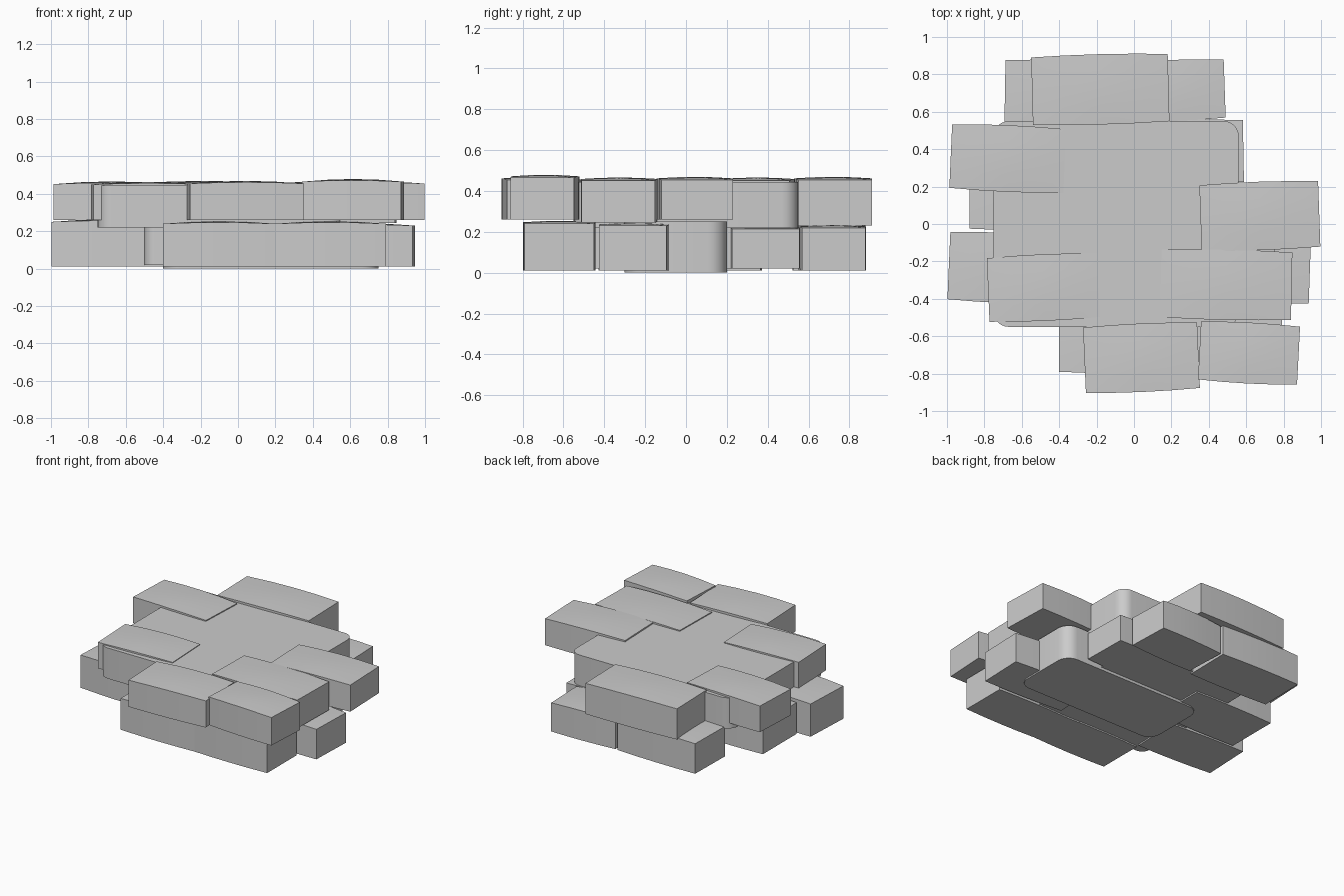
import bpy, bmesh
from math import radians
from mathutils import Matrix

cube = bpy.data.objects.get("Cube")
if cube:
    bpy.data.objects.remove(cube, do_unlink=True)

stone = bpy.data.materials.new("grey_stone")
stone.use_nodes = True
stone.diffuse_color = (0.6, 0.6, 0.6, 1)
stone.node_tree.nodes["Principled BSDF"].inputs["Base Color"].default_value = stone.diffuse_color


def finish(bm, name):
    mesh = bpy.data.meshes.new(name)
    bm.to_mesh(mesh)
    bm.free()
    mesh.materials.append(stone)
    obj = bpy.data.objects.new(name, mesh)
    bpy.context.collection.objects.link(obj)
    bpy.ops.object.select_all(action="DESELECT")
    obj.select_set(True)
    bpy.context.view_layer.objects.active = obj
    bpy.ops.object.shade_smooth_by_angle(angle=radians(30))
    return obj


def brick(name, x, y, width, depth, turn, bottom, top):
    """A hewn block whose top and outer sides swell slightly."""
    bm = bmesh.new()
    bmesh.ops.create_cube(bm, size=2)
    bmesh.ops.subdivide_edges(bm, edges=bm.edges[:], cuts=3, use_grid_fill=True)
    for v in bm.verts:
        u, w, h = v.co
        swell = (1 - u * u) * (1 - 0.5 * w * w)
        v.co.x = u * width / 2
        v.co.y = w * depth / 2 + 0.008 * w * (1 - u * u)
        v.co.z = bottom + (h + 1) / 2 * (top - bottom) + max(h, 0) * 0.014 * swell
    bm.transform(Matrix.Translation((x, y, 0)) @ Matrix.Rotation(radians(turn), 4, "Z"))
    return finish(bm, name)


def core(name, x0, x1, y0, y1, bottom, top, radius):
    """Inner mass with rounded upright corners."""
    bm = bmesh.new()
    bmesh.ops.create_cube(bm, size=1)
    for v in bm.verts:
        v.co.x = x1 if v.co.x > 0 else x0
        v.co.y = y1 if v.co.y > 0 else y0
        v.co.z = top if v.co.z > 0 else bottom
    upright = [e for e in bm.edges if abs(e.verts[0].co.z - e.verts[1].co.z) > 0.1]
    bmesh.ops.bevel(bm, geom=upright, offset=radius, segments=6, profile=0.5, affect="EDGES")
    return finish(bm, name)


# Upper course: centre, size, turn, height range
brick("upper_back_brick", -0.18, 0.72, 0.73, 0.36, 1.5, 0.23, 0.455)
brick("upper_left_back_brick", -0.675, 0.35, 0.61, 0.34, -2.5, 0.26, 0.452)
brick("upper_right_brick", 0.673, 0.043, 0.635, 0.35, 2, 0.26, 0.455)
brick("upper_left_front_brick", -0.485, -0.34, 0.59, 0.34, 2.5, 0.26, 0.45)
brick("upper_right_front_brick", 0.493, -0.325, 0.7, 0.36, -1.2, 0.245, 0.452)
brick("upper_front_brick", 0.04, -0.715, 0.61, 0.35, 2.5, 0.26, 0.455)
brick("upper_front_corner_brick", 0.615, -0.69, 0.53, 0.31, -3, 0.26, 0.465)

# Lower course
brick("lower_back_right_brick", 0.23, 0.715, 0.51, 0.31, 2, 0.01, 0.22)
brick("lower_back_left_brick", -0.37, 0.7, 0.64, 0.34, -1, 0.01, 0.23)
brick("lower_right_back_brick", 0.3, 0.385, 0.57, 0.33, 1, 0.02, 0.215)
brick("lower_right_front_brick", 0.62, -0.25, 0.64, 0.33, -2, 0.01, 0.23)
brick("lower_left_back_brick", -0.56, 0.17, 0.64, 0.39, 0, 0.01, 0.24)
brick("lower_left_front_brick", -0.69, -0.235, 0.6, 0.36, -2.5, 0.01, 0.25)
brick("lower_front_left_brick", -0.1, -0.62, 0.6, 0.34, 0, 0.01, 0.24)
brick("lower_front_right_brick", 0.495, -0.62, 0.59, 0.34, 0, 0.01, 0.24)

# Cores filling the ring of each course
core("upper_core", -0.75, 0.56, -0.55, 0.55, 0.22, 0.445, 0.08)
core("lower_core", -0.5, 0.45, -0.5, 0.55, 0.02, 0.25, 0.06)
core("lower_side_core", -0.4, 0.75, -0.3, 0.2, 0.0, 0.25, 0.09)
